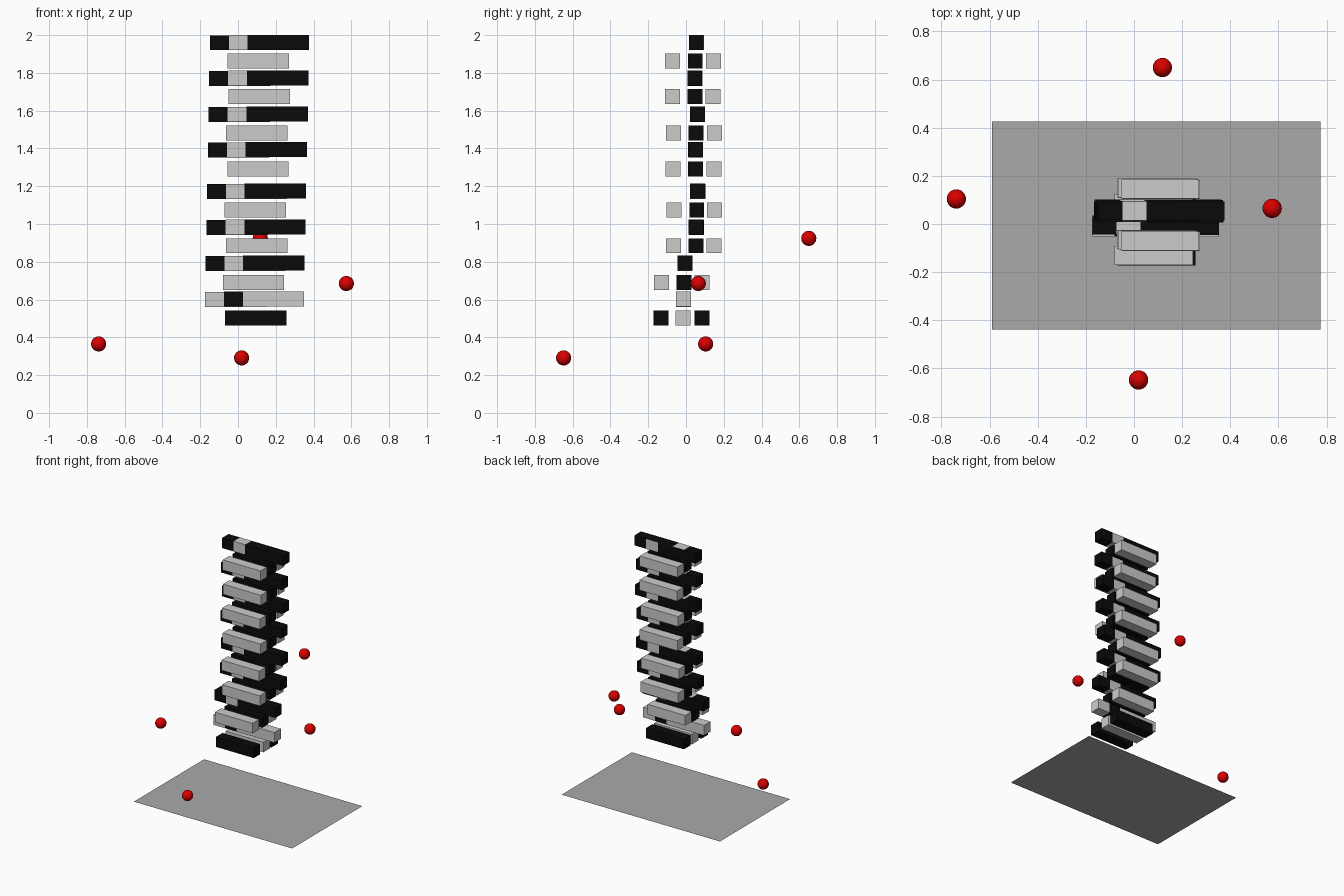
import bpy, bmesh

if "Cube" in bpy.data.objects:
    bpy.data.objects.remove(bpy.data.objects["Cube"])

def material(name, rgb):
    m = bpy.data.materials.new(name)
    m.diffuse_color = (*rgb, 1)
    m.use_nodes = True
    m.node_tree.nodes["Principled BSDF"].inputs["Base Color"].default_value = m.diffuse_color
    return m

BLACK = material("black", (0.003, 0.003, 0.003))
WHITE = material("white", (0.8, 0.8, 0.8))
RED = material("red", (0.7, 0.0, 0.0))
GREY = material("table_grey", (0.4, 0.4, 0.4))

L, S = 0.325, 0.079   # block length and square section

def block(name, x, y, z, mat):
    bm = bmesh.new()
    bmesh.ops.create_cube(bm, size=1)
    bmesh.ops.scale(bm, vec=(L, S, S), verts=bm.verts)
    me = bpy.data.meshes.new(name)
    bm.to_mesh(me)
    bm.free()
    me.materials.append(mat)
    ob = bpy.data.objects.new(name, me)
    ob.location = (x, y, z)
    bpy.context.collection.objects.link(ob)

# side-by-side layers: centre x, z, y of the three blocks
SIDE = [
    (0.094, 0.503, (-0.132, -0.015, 0.084)),
    (0.082, 0.691, (-0.130, -0.011, 0.085)),
    (0.099, 0.885, (-0.066, 0.054, 0.148)),
    (0.092, 1.074, (-0.064, 0.057, 0.150)),
    (0.106, 1.291, (-0.068, 0.051, 0.148)),
    (0.099, 1.482, (-0.066, 0.054, 0.150)),
    (0.112, 1.674, (-0.072, 0.047, 0.143)),
    (0.108, 1.862, (-0.071, 0.049, 0.145)),
]
# lengthwise layers: centre x, y, z (blocks slide into each other)
LONG = [
    (0.088, -0.013, 0.602),
    (0.090, -0.005, 0.792),
    (0.096, 0.054, 0.983),
    (0.098, 0.062, 1.173),
    (0.103, 0.051, 1.393),
    (0.107, 0.061, 1.581),
    (0.110, 0.047, 1.772),
    (0.114, 0.055, 1.960),
]

# tower blocks
for i, (x, z, ys) in enumerate(SIDE):
    outer, inner = (BLACK, WHITE) if i == 0 else (WHITE, BLACK)
    for y, m in zip(ys, (outer, inner, outer)):
        block("side_block", x, y, z, m)
for i, (x, y, z) in enumerate(LONG):
    outer, inner = (WHITE, BLACK) if i == 0 else (BLACK, WHITE)
    for k, m in zip((-1, 0, 1), (outer, inner, outer)):
        # tiny offsets keep the shared faces apart
        block("long_block", x + k * 0.1, y - k * 0.0006, z + k * 0.0006, m)

# floating balls
for p in [(-0.738, 0.104, 0.365), (0.019, -0.648, 0.291),
          (0.574, 0.065, 0.685), (0.118, 0.65, 0.924)]:
    bpy.ops.mesh.primitive_uv_sphere_add(segments=32, ring_count=16, radius=0.04, location=p)
    ball = bpy.context.object
    ball.name = "ball"
    ball.data.materials.append(RED)
    bpy.ops.object.shade_smooth()

# table top
bpy.ops.mesh.primitive_plane_add(size=1, location=(0.092, -0.007, 0))
table = bpy.context.object
table.name = "table_surface"
table.scale = (1.364, 0.864, 1)
table.data.materials.append(GREY)
